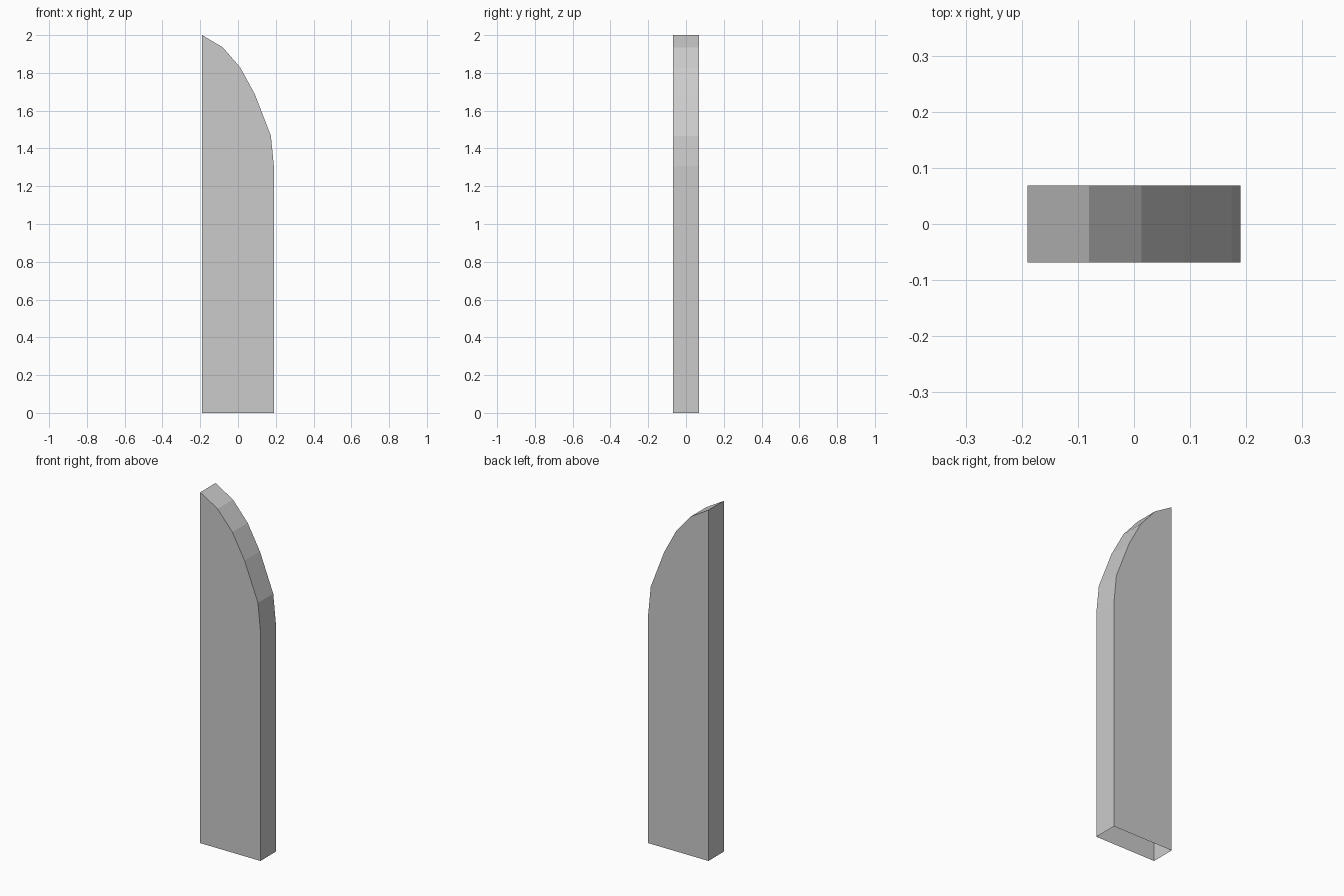
import bpy
import bmesh

if "Cube" in bpy.data.objects:
    bpy.data.objects.remove(bpy.data.objects["Cube"])

HALF_DEPTH = 0.069

# Front outline (x, z), from bottom left up the straight edge and down the curve
profile = [(-0.19, 0), (-0.19, 2.0), (-0.08, 1.935), (0.013, 1.827),
           (0.09, 1.685), (0.174, 1.467), (0.19, 1.306), (0.19, 0)]

bm = bmesh.new()
front = [bm.verts.new((x, -HALF_DEPTH, z)) for x, z in profile]
back = [bm.verts.new((x, HALF_DEPTH, z)) for x, z in profile]

# Flat front and back
bm.faces.new(front)
bm.faces.new(back[::-1])

# Rim around the outline; the underside stays open
for i in range(len(profile) - 1):
    bm.faces.new((front[i + 1], front[i], back[i], back[i + 1]))
bmesh.ops.recalc_face_normals(bm, faces=bm.faces)

mesh = bpy.data.meshes.new("curved_top_board")
bm.to_mesh(mesh)
bm.free()
board = bpy.data.objects.new("curved_top_board", mesh)
bpy.context.collection.objects.link(board)
